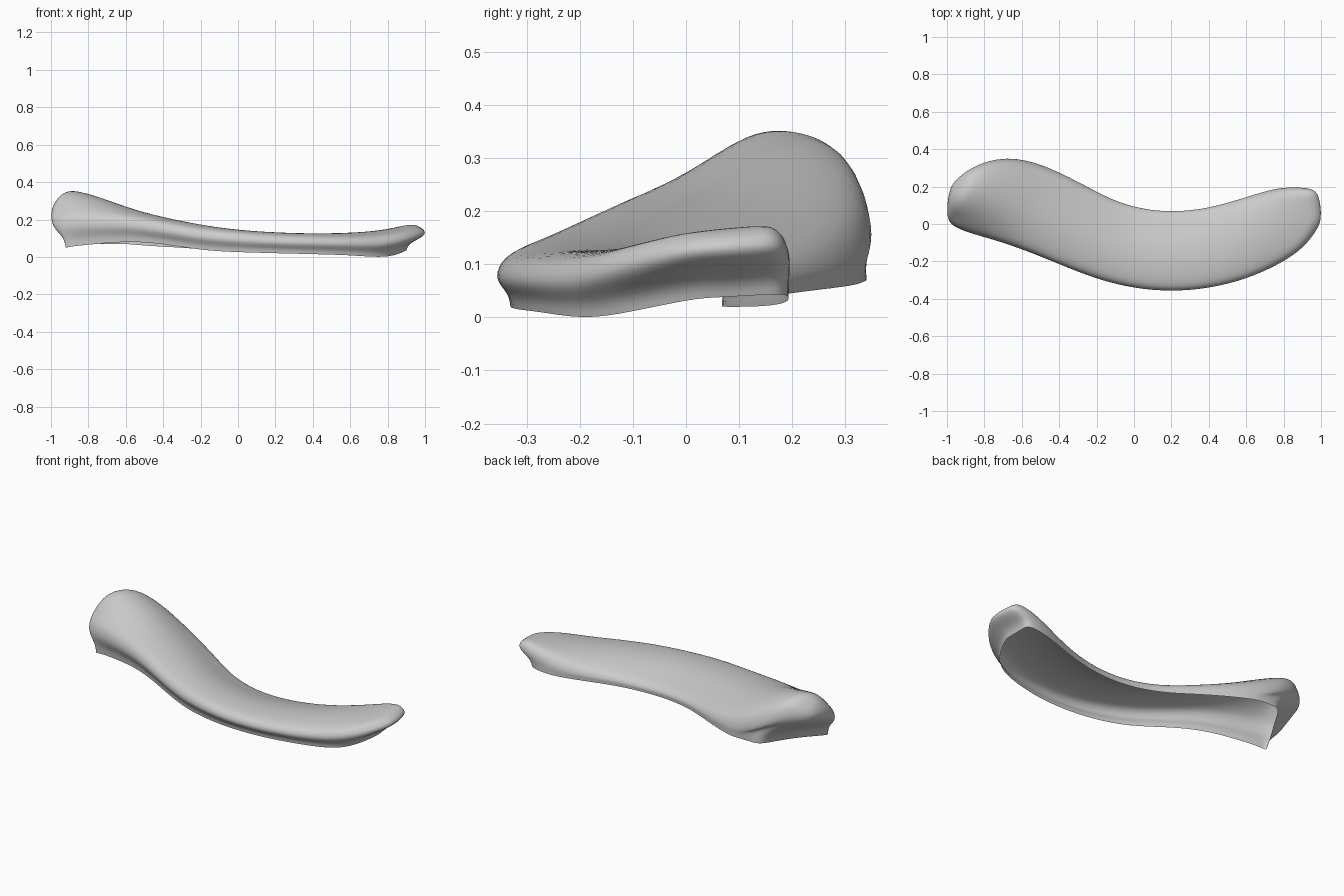
import bpy, bmesh
from mathutils import Vector

cube = bpy.data.objects.get("Cube")
if cube:
    bpy.data.objects.remove(cube)

# Stations along the length: front x, front y, back x, back y,
# top front, top middle, top back, rim front, rim back, back rounding
stations = [
    (-1.0, .00, -.98, .23, .25, .335, .325, .045, .07, .05),
    (-.91, -.045, -.87, .312, .255, .36, .345, .055, .07, .025),
    (-.76, -.085, -.70, .372, .245, .322, .27, .07, .07, .06),
    (-.58, -.145, -.50, .325, .228, .25, .195, .085, .06, .08),
    (-.40, -.22, -.30, .23, .192, .203, .145, .07, .05, .08),
    (-.20, -.30, -.12, .128, .155, .165, .112, .035, .035, .08),
    (.00, -.35, .05, .078, .136, .14, .095, .025, .025, .08),
    (.20, -.366, .22, .065, .12, .13, .09, .02, .02, .08),
    (.40, -.35, .40, .085, .115, .125, .095, .015, .02, .08),
    (.60, -.30, .58, .138, .11, .13, .107, .01, .02, .07),
    (.78, -.22, .73, .187, .115, .14, .132, -.004, .025, .055),
    (.91, -.135, .86, .20, .14, .16, .165, .01, .035, .035),
    (1.0, -.02, .98, .192, .165, .173, .18, .035, .045, .03),
]
LAST = len(stations) - 1
ACROSS = 5


def inset(point, other, distance):
    return point + (other - point).normalized() * distance


def top_height(front, middle, back, t):
    """Smooth arch through the three heights."""
    return (front * (1 - t) * (1 - 2 * t) + middle * 4 * t * (1 - t)
            + back * t * (2 * t - 1))


def rim_point(point, other, index, is_back):
    """The open lower edge: tucked in at the front, straight down at the back."""
    p = inset(point, other, .003 if is_back else .03)
    if p.x > .75:
        p.x = .75 + (p.x - .75) * .62
    if is_back and index < 3:
        p = Vector((-.5 + (point.x + .5) * .46, .34))
    elif index == 0:
        p = Vector((-.935, -.02))
    return p


# Upper surface grid, plus the outline and rim for every perimeter point
bm = bmesh.new()
grid, outline, rim = [], {}, {}
for i, (fx, fy, bx, by, tf, tm, tb, rf, rb, rounding) in enumerate(stations):
    front, back = Vector((fx, fy)), Vector((bx, by))
    pull = .045 if i == 0 else -.045 if i == LAST else 0
    bulge = .02 if i == LAST else -.02 if i == 0 else 0
    upper_f, upper_b = inset(front, back, .037), inset(back, front, rounding)
    rim_f = rim_point(front, back, i, False)
    rim_b = rim_point(back, front, i, True)
    row = []
    for j in range(ACROSS):
        t = j / (ACROSS - 1)
        p = upper_f.lerp(upper_b, t)
        z = top_height(tf, tm, tb, t)
        row.append(bm.verts.new((p.x + pull, p.y, z)))
        low = rf + (rb - rf) * t
        arch = 4 * t * (1 - t)
        q, r = front.lerp(back, t), rim_f.lerp(rim_b, t)
        height = .58 if i == LAST else .5
        if j == ACROSS - 1:
            height = .6 if i < 2 or i > LAST - 2 else .35
        outline[i, j] = Vector((q.x + bulge * arch, q.y, low + (z - low) * height))
        rim[i, j] = Vector((r.x, r.y, low + (.01 * arch if i == 0 else 0)))
    grid.append(row)
for i in range(LAST):
    for j in range(ACROSS - 1):
        bm.faces.new((grid[i][j], grid[i + 1][j], grid[i + 1][j + 1], grid[i][j + 1]))

# Side wall: rings from the upper edge over the outline to the rim
loop = [(i, 0) for i in range(LAST + 1)]
loop += [(LAST, j) for j in range(1, ACROSS)]
loop += [(i, ACROSS - 1) for i in range(LAST - 1, -1, -1)]
loop += [(0, j) for j in range(ACROSS - 2, 0, -1)]


def wall_point(key, level):
    upper = grid[key[0]][key[1]].co
    wide, low = outline[key], rim[key]
    if level == "shoulder":
        p = upper.lerp(wide, .75)
        p.z = upper.z + (wide.z - upper.z) * .38
        return p
    if level == "wide":
        return wide
    if level == "neck":
        p = low.lerp(wide, .12)
        p.z = low.z + (wide.z - low.z) * .5
        return p
    return low


ring = [grid[i][j] for i, j in loop]
for level in ("shoulder", "wide", "neck", "rim"):
    lower = [bm.verts.new(wall_point(key, level)) for key in loop]
    for k in range(len(loop)):
        n = (k + 1) % len(loop)
        bm.faces.new((ring[k], lower[k], lower[n], ring[n]))
    ring = lower

bmesh.ops.recalc_face_normals(bm, faces=bm.faces)
if sum(f.normal.z * f.calc_area() for f in bm.faces) < 0:
    bmesh.ops.reverse_faces(bm, faces=bm.faces)
for f in bm.faces:
    f.smooth = True
mesh = bpy.data.meshes.new("curved_shell")
bm.to_mesh(mesh)
bm.free()
shell = bpy.data.objects.new("curved_shell", mesh)
bpy.context.collection.objects.link(shell)

# Rounded surface
smooth = shell.modifiers.new("rounding", 'SUBSURF')
smooth.levels = smooth.render_levels = 2

# Plain grey
grey = bpy.data.materials.new("light_grey")
grey.use_nodes = True
colour = (.6, .6, .6, 1)
grey.diffuse_color = colour
grey.node_tree.nodes["Principled BSDF"].inputs["Base Color"].default_value = colour
mesh.materials.append(grey)
